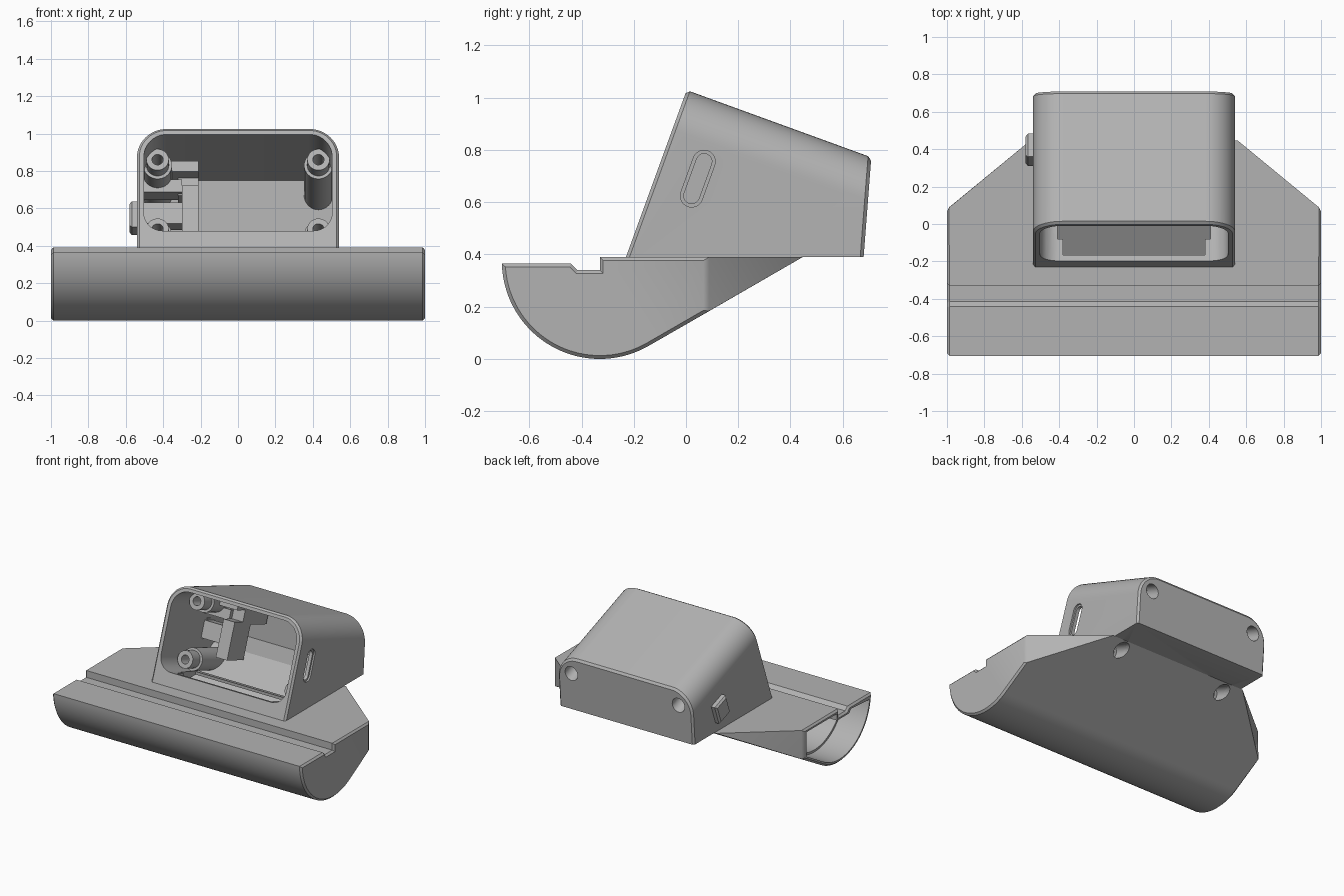
import bpy, bmesh, math
from mathutils import Vector, Matrix

cube = bpy.data.objects.get("Cube")
if cube:
    bpy.data.objects.remove(cube, do_unlink=True)

grey = bpy.data.materials.new("plain grey")
grey.use_nodes = True
grey.diffuse_color = (0.45, 0.45, 0.45, 1)
grey.node_tree.nodes["Principled BSDF"].inputs["Base Color"].default_value = (0.45, 0.45, 0.45, 1)

# Frames map (profile a, profile b, extrusion) to the world
TILT = math.radians(20)
C, S = math.cos(TILT), math.sin(TILT)
BASE = Matrix(((0, 0, 1, 0), (1, 0, 0, 0), (0, 1, 0, 0), (0, 0, 0, 1)))
HOUSE = Matrix(((1, 0, 0, 0), (0, S, C, -0.23), (0, C, -S, 0.39), (0, 0, 0, 1)))
SIDE = Matrix(((0, 0, 1, 0), (S, C, 0, -0.23), (C, -S, 0, 0.39), (0, 0, 0, 1)))

BACK = (Vector((0, 0.68, 0.39)), Vector((0, 0.39, -0.03)).normalized())
SLOPE = (Vector((0, 0.447, 0.39)), Vector((0, 0.5, -0.866)).normalized())
CORNERS = [(Vector((s, 0.08, 0)), Vector((s * 0.37, 0.45, 0)).normalized()) for s in (-1, 1)]


def arc(cx, cy, r, a0, a1, n):
    return [(cx + r * math.cos(math.radians(a0 + (a1 - a0) * i / n)),
             cy + r * math.sin(math.radians(a0 + (a1 - a0) * i / n))) for i in range(n + 1)]


def rounded(w, lo, hi, r_low, r_top):
    """Rounded rectangle, half width w."""
    pts = []
    for cx, cy, r, a in ((w, hi, r_top, 0), (-w, hi, r_top, 90), (-w, lo, r_low, 180), (w, lo, r_low, 270)):
        if r:
            pts += arc(cx - math.copysign(r, cx), cy - (r if cy == hi else -r), r, a, a + 90, 12)
        else:
            pts.append((cx, cy))
    return pts


def rect(a0, a1, b0, b1):
    return [(a0, b0), (a1, b0), (a1, b1), (a0, b1)]


def circle(x, y, r):
    return arc(x, y, r, 0, 360, 32)[:-1]


def prism(name, pts, lo, hi, frame, planes=(), chamfer=None, width=0.013):
    """Extrude a profile, trim it by planes, chamfer the edges that pass a test."""
    bm = bmesh.new()
    face = bm.faces.new([bm.verts.new(frame @ Vector((a, b, lo))) for a, b in pts])
    ext = bmesh.ops.extrude_face_region(bm, geom=[face])["geom"]
    shift = frame.to_3x3() @ Vector((0, 0, hi - lo))
    bmesh.ops.translate(bm, vec=shift, verts=[g for g in ext if isinstance(g, bmesh.types.BMVert)])
    for co, no in planes:
        res = bmesh.ops.bisect_plane(bm, geom=bm.verts[:] + bm.edges[:] + bm.faces[:],
                                     plane_co=co, plane_no=no, clear_outer=True)
        edges = [g for g in res["geom_cut"] if isinstance(g, bmesh.types.BMEdge)]
        if edges:
            bmesh.ops.edgeloop_fill(bm, edges=edges)
    bmesh.ops.recalc_face_normals(bm, faces=bm.faces)
    if chamfer:
        edges = [e for e in bm.edges if chamfer(e.verts[0].co, e.verts[1].co)]
        bmesh.ops.bevel(bm, geom=edges, offset=width, segments=1, affect='EDGES', profile=0.5)
    mesh = bpy.data.meshes.new(name)
    bm.to_mesh(mesh)
    bm.free()
    mesh.materials.append(grey)
    obj = bpy.data.objects.new(name, mesh)
    bpy.context.collection.objects.link(obj)
    return obj


def inside(plane, d):
    return (plane[0] - plane[1] * d, plane[1])


def on(plane, *points):
    return all(abs((p - plane[0]).dot(plane[1])) < 1e-3 for p in points)


# Base: half-round trough with a grooved top and clipped rear corners
base_profile = arc(-0.33, 0.375, 0.375, 181.5, 300, 36) + [
    (0.447, 0.39), (-0.33, 0.39), (-0.33, 0.34), (-0.415, 0.34), (-0.44, 0.365)]
base = prism("base", base_profile, -1, 1, BASE, CORNERS,
             lambda p, q: abs(p.x) > 0.999 and abs(p.x - q.x) < 1e-4)

# House: tilted rounded box open at the front
FRONT = (Vector((0, -0.23, 0.39)), Vector((0, C, -S)))
FLOOR = (Vector((0, 0, 0.39)), Vector((0, 0, -1)))
house = prism("house", rounded(0.54, -0.2, 0.68, 0, 0.16), 0, 1.1, HOUSE, (FLOOR, BACK),
              lambda p, q: (on(FRONT, p, q) or on(BACK, p, q)) and max(p.z, q.z) > 0.4)


# Cutters: trough hollow with a wider mouth, house cavity, floor openings
def trough_profile(w):
    top_y = 0.447 - w * 2 - (0.04 + w - 0.04) * 1.732
    return arc(-0.33, 0.375, 0.375 - w, 188, 300, 30) + [
        (top_y, 0.39 - w), (-0.33 + w, 0.39 - w), (-0.33 + w, 0.34 - w),
        (-0.43 - w / 2, 0.34 - w), (-0.45 - w / 2, 0.365 - w)]


cutters = [
    prism("trough_hollow", trough_profile(0.04), -1.1, 0.95, BASE, [inside(p, 0.04) for p in CORNERS]),
    prism("trough_mouth", trough_profile(0.025), -1.1, -0.8, BASE, [inside(p, 0.025) for p in CORNERS]),
]
cavity = rounded(0.503, 0.096, 0.645, 0.1, 0.125)
for name, low in (("upper_cavity", FLOOR), ("lower_cavity", SLOPE)):
    cutters.append(prism(name, cavity, -0.05, 1.1, HOUSE, (inside(BACK, 0.04), inside(low, 0.04))))
cutters.append(prism("floor_opening", rect(-0.165, 0.1, 0.28, 0.47), -0.38, 0.38, BASE))
cutters.append(prism("wide_floor_opening", rect(-0.08, 0.1, 0.28, 0.44), -0.41, 0.41, BASE))


# Side slot with a shallow rim
def stadium(b, s, half, r):
    return arc(b + half, s, r, -90, 90, 12) + arc(b - half, s, r, 90, 270, 12)


cutters.append(prism("side_slot", stadium(0.376, 0.156, 0.07, 0.03), 0.45, 0.6, SIDE))
cutters.append(prism("side_slot_rim", stadium(0.376, 0.156, 0.07, 0.043), 0.528, 0.6, SIDE))

# Screw bosses and their bores
bosses = []
for side, x in (("right", -0.43), ("left", 0.43)):
    for level, b, end in (("upper", 0.57, 0.78), ("lower", 0.175, 0.59)):
        trim = (inside(BACK, 0.01), inside(SLOPE, 0.01))
        name = f"{side}_{level}_boss"
        bosses.append(prism(name + "_tip", circle(x, b, 0.06), 0.19, 0.28, HOUSE))
        bosses.append(prism(name, circle(x, b, 0.077), 0.28, 1.1, HOUSE, trim))
        cutters.append(prism(name + "_bore", circle(x, b, 0.03), 0.1, end, HOUSE))
        cutters.append(prism(name + "_counterbore", circle(x, b, 0.05), end - 0.12, 1.1, HOUSE))


def carve(obj, tools):
    for tool in tools:
        mod = obj.modifiers.new(tool.name, 'BOOLEAN')
        mod.operation, mod.solver, mod.object = 'DIFFERENCE', 'EXACT', tool
    bpy.context.view_layer.update()
    mesh = bpy.data.meshes.new_from_object(obj.evaluated_get(bpy.context.evaluated_depsgraph_get()))
    obj.modifiers.clear()
    obj.data = mesh


carve(base, cutters)
carve(house, cutters)
for boss in bosses:
    carve(boss, [c for c in cutters if c.name.startswith(boss.name.replace("_tip", ""))])
for c in cutters:
    bpy.data.objects.remove(c, do_unlink=True)

# Side button and the bracket that holds it
button = prism("side_button", rect(0.29, 0.435, 0.47, 0.6), -0.58, -0.5, SIDE, (),
               lambda p, q: p.x < -0.57 and q.x < -0.57, 0.012)
bracket = [
    prism("bracket_post", rect(-0.3, -0.21, 0.22, 0.48), 0.35, 0.55, HOUSE),
    prism("bracket_top", rect(-0.36, -0.21, 0.56, 0.62), 0.35, 0.55, HOUSE),
    prism("bracket_neck", rect(-0.32, -0.21, 0.46, 0.57), 0.45, 0.74, HOUSE),
    prism("bracket_arm", rect(-0.51, -0.29, 0.3, 0.42), 0.45, 0.55, HOUSE),
    prism("bracket_upper_arm", rect(-0.51, -0.3, 0.47, 0.54), 0.42, 0.55, HOUSE),
]

bpy.ops.object.select_all(action='DESELECT')
for obj in [base, house, button] + bosses + bracket:
    obj.select_set(True)
bpy.context.view_layer.objects.active = base
bpy.ops.object.shade_smooth_by_angle(angle=math.radians(30))
